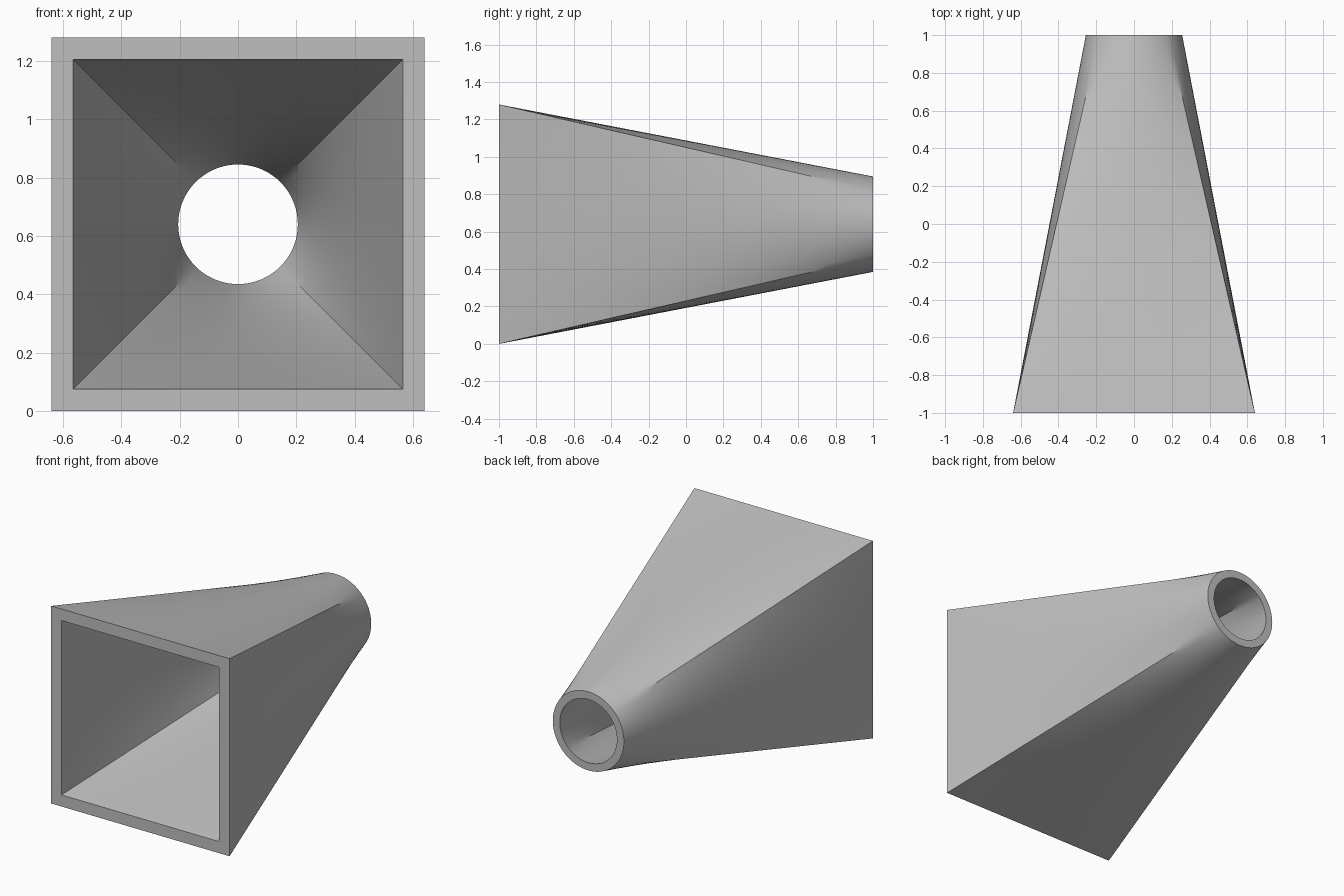
import bpy, bmesh, math

cube = bpy.data.objects.get("Cube")
if cube:
    bpy.data.objects.remove(cube, do_unlink=True)

SIDE_STEPS = 18           # divisions per side of the square
COUNT = 4 * SIDE_STEPS
RINGS = 24                # divisions along the length
CENTRE = 0.64


def section(half, radius, t):
    """Ring blended from a square (t=0) to a circle (t=1)."""
    points = []
    for i in range(COUNT):
        side, step = divmod(i, SIDE_STEPS)
        u = step / SIDE_STEPS
        turn = side * math.pi / 2
        # Point on the square's right side, turned to the current side
        px, pz = half, half * (2 * u - 1)
        sx = px * math.cos(turn) - pz * math.sin(turn)
        sz = px * math.sin(turn) + pz * math.cos(turn)
        a = turn + (u - 0.5) * math.pi / 2
        x = (1 - t) * sx + t * radius * math.cos(a)
        z = (1 - t) * sz + t * radius * math.sin(a)
        points.append((x, 2 * t - 1, z + CENTRE))
    return points


# Closed loop of rings: outer wall to the back, inner wall to the front
bm = bmesh.new()
steps = [k / RINGS for k in range(RINGS + 1)]
rings = [section(0.64, 0.255, t) for t in steps]
rings += [section(0.565, 0.205, t) for t in reversed(steps)]
rings = [[bm.verts.new(p) for p in ring] for ring in rings]
for k, ring in enumerate(rings):
    following = rings[(k + 1) % len(rings)]
    for i in range(COUNT):
        j = (i + 1) % COUNT
        bm.faces.new((ring[i], ring[j], following[j], following[i]))
bmesh.ops.recalc_face_normals(bm, faces=bm.faces)

mesh = bpy.data.meshes.new("square_to_round_duct")
bm.to_mesh(mesh)
bm.free()
duct = bpy.data.objects.new("square_to_round_duct", mesh)
bpy.context.collection.objects.link(duct)

# Plain grey material
grey = bpy.data.materials.new("light_grey")
grey.use_nodes = True
colour = (0.52, 0.52, 0.52, 1)
grey.diffuse_color = colour
grey.node_tree.nodes["Principled BSDF"].inputs["Base Color"].default_value = colour
mesh.materials.append(grey)

# Smooth walls with sharp rims and corners
bpy.ops.object.select_all(action='DESELECT')
duct.select_set(True)
bpy.context.view_layer.objects.active = duct
bpy.ops.object.shade_smooth_by_angle(angle=math.radians(30))
